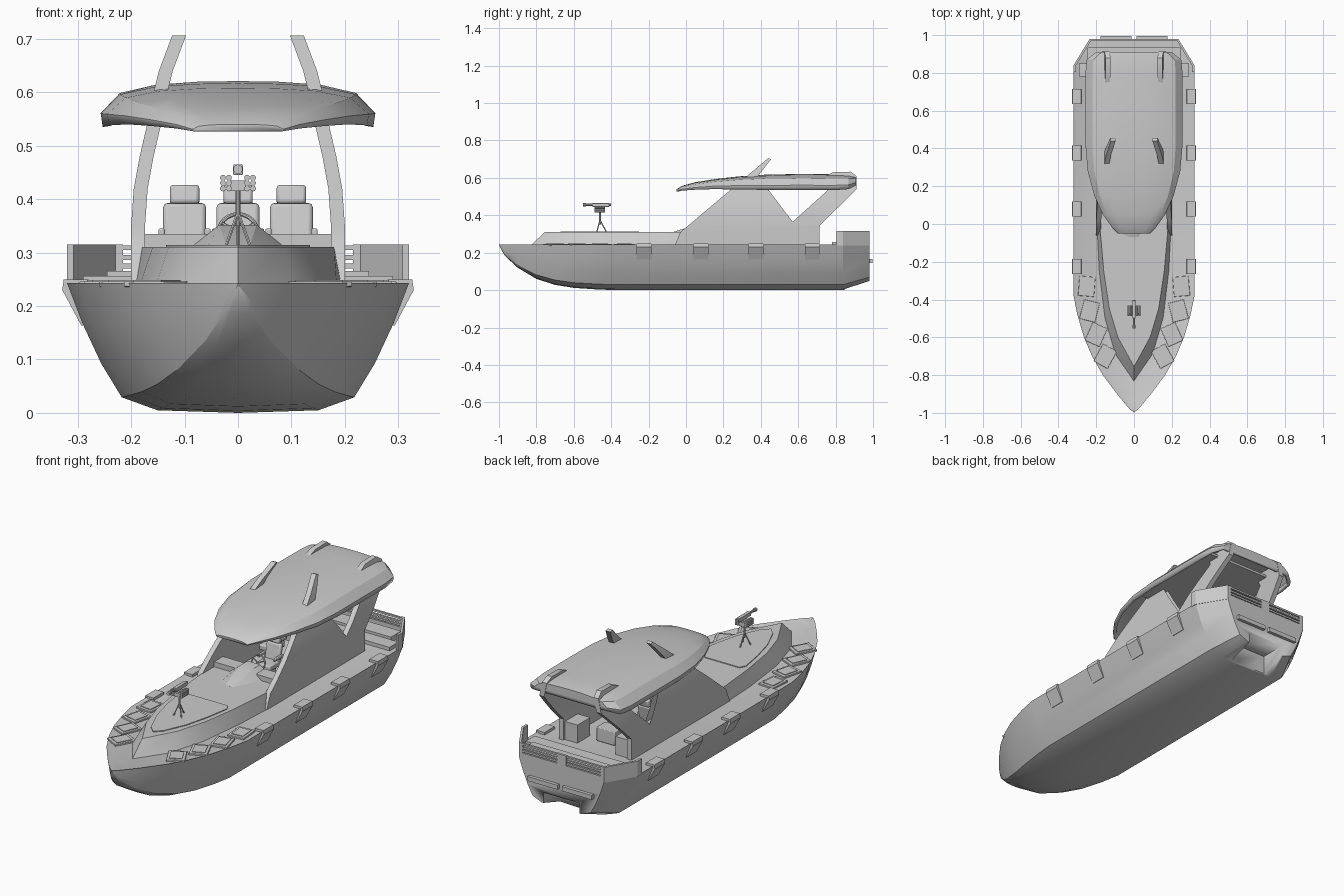
import bpy, bmesh, math
from mathutils import Vector, Matrix, Euler

if "Cube" in bpy.data.objects:
    bpy.data.objects.remove(bpy.data.objects["Cube"])


def finish(name, bm, mirror=False):
    bmesh.ops.remove_doubles(bm, verts=bm.verts, dist=0.0004)
    bmesh.ops.recalc_face_normals(bm, faces=bm.faces)
    me = bpy.data.meshes.new(name)
    bm.to_mesh(me)
    bm.free()
    ob = bpy.data.objects.new(name, me)
    bpy.context.collection.objects.link(ob)
    if mirror:
        ob.modifiers.new("mirror", 'MIRROR')
    return ob


def loft(name, rings, closed=True, caps=True):
    bm = bmesh.new()
    vs = [[bm.verts.new(p) for p in r] for r in rings]
    n = len(rings[0])
    for a, b in zip(vs, vs[1:]):
        for i in range(n if closed else n - 1):
            j = (i + 1) % n
            bm.faces.new((a[i], a[j], b[j], b[i]))
    if caps:
        bm.faces.new(vs[0])
        bm.faces.new(vs[-1])
    return finish(name, bm)


def box(name, size, loc, rot=(0, 0, 0), mirror=False, bevel=0):
    bm = bmesh.new()
    m = Matrix.LocRotScale(Vector(loc), Euler(rot), Vector(size))
    bmesh.ops.create_cube(bm, size=1, matrix=m)
    ob = finish(name, bm, mirror)
    if bevel:
        b = ob.modifiers.new("bevel", 'BEVEL')
        b.width, b.segments = bevel, 2
    return ob


def rod(name, a, b, r, seg=10, mirror=False):
    a, b = Vector(a), Vector(b)
    m = Matrix.Translation((a + b) / 2) @ (b - a).to_track_quat('Z', 'Y').to_matrix().to_4x4()
    bm = bmesh.new()
    bmesh.ops.create_cone(bm, cap_ends=True, segments=seg, radius1=r, radius2=r,
                          depth=(b - a).length, matrix=m)
    return finish(name, bm, mirror)


def interp(x, table):
    for (x0, y0), (x1, y1) in zip(table, table[1:]):
        if x <= x1:
            return y0 + (y1 - y0) * (x - x0) / (x1 - x0)
    return table[-1][1]


def both(half):
    return [(-x, *r) for x, *r in half[::-1] if x > 0] + half


# Hull: stations of (y, half width, keel height)
stations = [(-1, 0, .24), (-.97, .032, .185), (-.9, .09, .12), (-.8, .165, .06), (-.7, .222, .028),
            (-.6, .265, .012), (-.48, .3, .004), (-.38, .32, 0), (.84, .32, 0), (.98, .235, .045)]
section = both([(0, 0), (.47, .02), (.68, .12), (.8, .38), (.91, .69), (1, 1)])
hull = loft("hull", [[(w * a, y, k + (.243 - k) * b) for a, b in section] for y, w, k in stations])
bm = bmesh.new()
bm.from_mesh(hull.data)
deck = [f for f in bm.faces if all(v.co.z > .2425 for v in f.verts)]
bmesh.ops.inset_region(bm, faces=deck, thickness=.01, depth=-.005)
bm.to_mesh(hull.data)
bm.free()

# Drive tunnel cut into the stern
cutter = box("tunnel_cutter", (.2, .3, .2), (0, 1.0, 0))
cutter.hide_render = True
cutter.display_type = 'WIRE'
cut = hull.modifiers.new("tunnel", 'BOOLEAN')
cut.operation, cut.object = 'DIFFERENCE', cutter

# Stern bulwark corners, slatted transom rail, steps and bumpers
wall = [(.32, .805), (.32, .84), (.235, .98), (.215, .98), (.215, .968), (.229, .968), (.308, .838), (.308, .805)]
corner = loft("stern_bulwark", [[(x, y, z) for x, y in wall] for z in (.238, .315)])
corner.modifiers.new("mirror", 'MIRROR')
box("transom_sill", (.44, .012, .028), (0, .974, .252))
box("transom_post", (.05, .012, .077), (0, .974, .2765))
for z in (.275, .291, .309):
    box("transom_slat", (.2, .01, .009), (.12, .974, z), mirror=True)
box("lower_step", (.58, .07, .018), (0, .815, .247))
box("upper_step", (.49, .08, .028), (0, .895, .252))
box("stern_bumper", (.165, .022, .022), (.095, .985, .155), mirror=True)

# Wedge fenders along the gunwale
fender = [(.28, .25), (.326, .25), (.329, .23), (.293, .163), (.27, .17)]
for y in (.675, .375, .08, -.225):
    loft("fender", [[(x, y + d, z) for x, z in fender] for d in (-.04, .04)]).modifiers.new("mirror", 'MIRROR')

# Forward trunk cabin with sloped sides, and its hatch panel
base = [(0, -.835), (.1, -.69), (.155, -.5), (.185, -.25), (.197, 0), (.197, .12)]
top = [(0, -.755), (.085, -.6), (.13, -.45), (.16, -.25), (.18, -.02), (.18, .12)]
loft("trunk_cabin", [[(x, y, .235) for x, y in both(base)], [(x, y, .31) for x, y in both(top)]])
hatch = both([(0, -.67), (.035, -.635), (.085, -.52), (.115, -.4), (.135, -.28), (.12, -.25)])
loft("hatch_panel", [[(x, y, z) for x, y in hatch] for z in (.308, .314)])

# Foredeck tread plates
for x, y, a in ((.25, -.33, .08), (.235, -.46, .25), (.2, -.585, .42), (.152, -.7, .5)):
    box("tread_plate", (.085, .105, .01), (x, y, .241), (0, 0, a), True, .002)
    box("tread_insert", (.06, .075, .01), (x, y, .244), (0, 0, a), True)

# Cockpit side: coaming and both pillars in one curved panel
curve = [(.2, .2), (.35, .2), (.42, .195), (.48, .184), (.54, .17), (.6, .158), (.64, .148), (.72, .118)]
side = [(-.06, .24), (-.03, .31), (.35, .63), (.44, .706), (.455, .7), (.385, .61), (.125, .36), (.13, .335), (.2, .335),
        (.27, .365), (.57, .365), (.77, .545), (.83, .6), (.74, .61), (.79, .631), (.88, .633),
        (.912, .61), (.912, .54), (.715, .345), (.715, .24)]
bm = bmesh.new()
bm.faces.new([bm.verts.new((0, y, z)) for y, z in side])
bmesh.ops.triangulate(bm, faces=bm.faces)
for z, _ in curve[1:-1]:
    bmesh.ops.bisect_plane(bm, geom=bm.verts[:] + bm.edges[:] + bm.faces[:], plane_co=(0, 0, z), plane_no=(0, 0, 1))
for v in bm.verts:
    v.co.x = interp(v.co.z, curve)
geo = bmesh.ops.extrude_face_region(bm, geom=bm.faces[:])
for v in geo["geom"]:
    if isinstance(v, bmesh.types.BMVert):
        v.co.x -= .026
finish("cockpit_side", bm, True)

# Hardtop roof shell: (y, half width, crown height, lower edge height)
roof_st = [(-.05, .085, .54, .527), (-.02, .115, .558, .532), (.05, .165, .577, .537), (.15, .21, .593, .54),
           (.28, .245, .608, .538), (.42, .257, .617, .536), (.6, .257, .621, .535), (.8, .257, .62, .535),
           (.87, .25, .618, .54), (.91, .2, .612, .56)]
rings = []
for y, w, c, e in roof_st:
    h = c - e
    rings.append([(w * a, y, e + h * b) for a, b in
                  both([(0, 1), (.3, .985), (.6, .92), (.86, .74), (1, .3), (.985, 0)])])
roof = loft("hardtop_roof", rings, closed=False)
s = roof.modifiers.new("shell", 'SOLIDIFY')
s.thickness, s.offset = .014, -1
box("roof_underside", (.42, .52, .012), (0, .56, .572))

# Dashboard, instrument hood and steering wheel
box("dashboard", (.35, .07, .1), (0, .095, .285))
hood = [(-.1, .3), (-.035, .352), (.035, .352), (.1, .3)]
loft("instrument_hood", [[(x * .6, -.07, .305 + (z - .3) * .1) for x, z in hood],
                         [(x, .06, z) for x, z in hood], [(x, .125, z) for x, z in hood]])
bpy.ops.mesh.primitive_torus_add(major_segments=24, minor_segments=8, major_radius=.036, minor_radius=.004,
                                 location=(0, .16, .338), rotation=(math.radians(70), 0, 0))
bpy.context.object.name = "steering_wheel"
for a in (.5, 2.6, 4.7):
    rod("wheel_spoke", (0, .16, .338), (.035 * math.cos(a), .16, .338 + .034 * math.sin(a)), .003, 6)
rod("steering_column", (0, .12, .33), (0, .16, .338), .006)

# Seats: one helm seat ahead, pair on each row behind
for x, y in ((0, .27), (.1, .44), (-.1, .44)):
    box("seat_pedestal", (.05, .05, .06), (x, y - .03, .265))
    box("seat_cushion", (.08, .095, .028), (x, y - .03, .303), bevel=.006)
    box("seat_back", (.08, .024, .1), (x, y + .012, .343), (-.2, 0, 0), bevel=.008)
    box("headrest", (.055, .024, .036), (x, y + .026, .408), (-.2, 0, 0), bevel=.006)
    for d in (-.043, .043):
        box("armrest", (.012, .07, .014), (x + d, y - .015, .338), bevel=.003)

# Aft cockpit lockers
box("aft_locker", (.07, .1, .09), (.14, .655, .285), mirror=True)
box("aft_bench", (.1, .07, .07), (0, .6, .275), bevel=.004)

# Deck gun on a tripod
g = -.46
for a in (math.pi / 2, math.radians(210), math.radians(330)):
    rod("tripod_leg", (0, g, .375), (.027 * math.cos(a), g + .035 * math.sin(a), .31), .003, 6)
rod("gun_post", (0, g, .35), (0, g, .425), .005)
box("gun_cradle", (.03, .05, .02), (0, g, .425))
box("gun_body", (.018, .09, .02), (0, g + .005, .455), bevel=.002)
rod("gun_barrel", (0, g - .03, .456), (0, g - .09, .456), .006)
rod("gun_muzzle", (0, g - .075, .456), (0, g - .092, .456), .009)
rod("gun_grip", (0, g + .045, .456), (0, g + .058, .456), .007)
for x in (.017, .028):
    for z in (.42, .43, .44):
        rod("launcher_tube", (x, g - .028, z), (x, g + .028, z), .0055, 10, True)

# Smooth the curved surfaces and keep hard edges
for ob in list(bpy.data.objects):
    bpy.ops.object.select_all(action='DESELECT')
    ob.select_set(True)
    bpy.context.view_layer.objects.active = ob
    bpy.ops.object.shade_smooth_by_angle(angle=math.radians(28))
